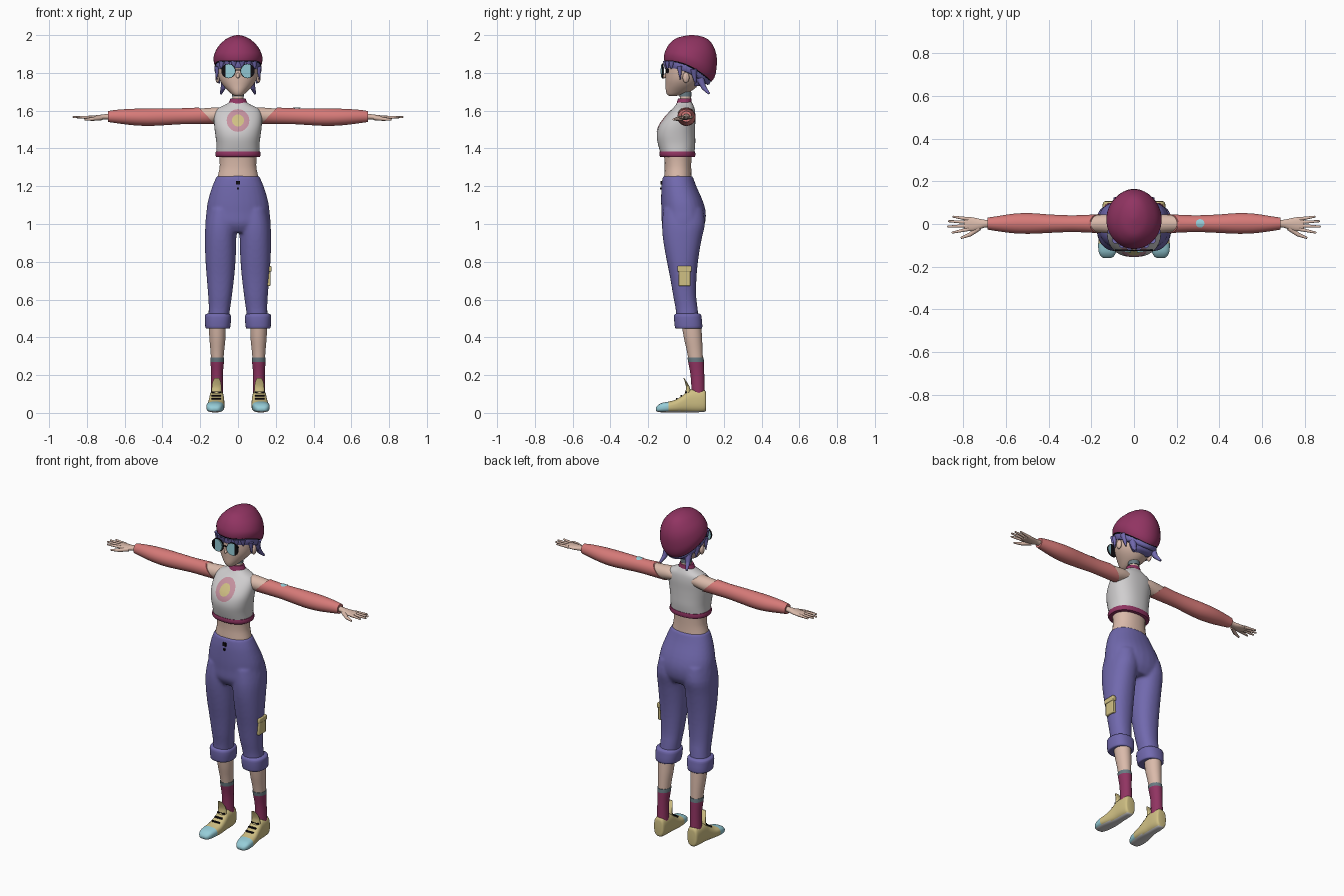
import bpy, bmesh, math
from mathutils import Vector, Matrix
from mathutils.bvhtree import BVHTree


def colour(name, r, g, b):
    m = bpy.data.materials.new(name)
    lin = [((c / 255 + 0.055) / 1.055) ** 2.4 if c > 10 else c / 255 / 12.92 for c in (r, g, b)]
    m.diffuse_color = (*lin, 1)
    return m


violet = colour("violet", 113, 105, 174)
maroon = colour("maroon", 145, 52, 98)
coral = colour("coral", 214, 122, 120)
skin = colour("skin", 218, 186, 170)
white = colour("off white", 208, 206, 207)
sand = colour("sand yellow", 208, 192, 132)
aqua = colour("light blue", 150, 205, 216)
grey = colour("slate grey", 105, 122, 130)
black = colour("black", 16, 12, 16)
mauve = colour("mauve", 198, 146, 160)


def smooth_rings(rings, sub):
    """Catmull-Rom through the ring extents."""
    out, n = [], len(rings)
    for i in range(n - 1):
        p = [rings[max(0, min(n - 1, i + k))] for k in (-1, 0, 1, 2)]
        for j in range(sub):
            t = j / sub
            out.append([0.5 * (2 * b + (c - a) * t + (2 * a - 5 * b + 4 * c - d) * t * t
                               + (3 * b - a - 3 * c + d) * t ** 3) for a, b, c, d in zip(*p)])
    return out + [list(rings[-1])]


def loft(bm, rings, axis="z", segs=28, sub=3, power=2.0, warp=None, flip=1):
    """Rings are (position, low a, high a, low b, high b) along one axis."""
    loops = []
    for t, a0, a1, b0, b1 in smooth_rings(rings, sub):
        loop = []
        for k in range(segs):
            w = 2 * math.pi * (k + 0.5) / segs
            c, s = math.cos(w), math.sin(w)
            a = (a0 + a1) / 2 + (a1 - a0) / 2 * math.copysign(abs(c) ** (2 / power), c)
            b = (b0 + b1) / 2 + (b1 - b0) / 2 * math.copysign(abs(s) ** (2 / power), s)
            co = {"z": (a, b, t), "x": (t, a, b), "y": (a, t, b)}[axis]
            co = warp(co, t) if warp else co
            loop.append(bm.verts.new((co[0] * flip, co[1], co[2])))
        loops.append(loop)
    for lo, hi in zip(loops, loops[1:]):
        for k in range(segs):
            bm.faces.new((lo[k], lo[(k + 1) % segs], hi[(k + 1) % segs], hi[k]))
    bm.faces.new(loops[0])
    bm.faces.new(loops[-1])


def spike(bm, p, q, r0, r1, segs=10):
    """Tapered rod from p to q."""
    p, q = Vector(p), Vector(q)
    m = Matrix.Translation((p + q) / 2) @ (q - p).to_track_quat("Z", "Y").to_matrix().to_4x4()
    bmesh.ops.create_cone(bm, cap_ends=True, segments=segs, radius1=r0, radius2=r1,
                          depth=(q - p).length, matrix=m)


def blob(bm, c, s):
    bmesh.ops.create_uvsphere(bm, u_segments=14, v_segments=9, radius=1,
                              matrix=Matrix.Translation(c) @ Matrix.Diagonal((*s, 1)))


def block(bm, c, s):
    bmesh.ops.create_cube(bm, size=1, matrix=Matrix.Translation(c) @ Matrix.Diagonal((*s, 1)))


def finish(bm, name, mats, mirror=False, rule=None, angle=50):
    bmesh.ops.recalc_face_normals(bm, faces=bm.faces)
    for f in bm.faces:
        f.smooth = True
        f.material_index = rule(f.calc_center_median()) if rule else 0
    me = bpy.data.meshes.new(name)
    bm.to_mesh(me)
    tree = BVHTree.FromBMesh(bm)
    bm.free()
    for m in mats:
        me.materials.append(m)
    me.set_sharp_from_angle(angle=math.radians(angle))
    ob = bpy.data.objects.new(name, me)
    bpy.context.collection.objects.link(ob)
    if mirror:
        ob.modifiers.new("mirror", "MIRROR")
    return ob, tree


def part(name, mats, rings, mirror=False, rule=None, **kw):
    bm = bmesh.new()
    loft(bm, rings, **kw)
    return finish(bm, name, mats, mirror, rule)


def decal(name, tree, mat, centre, u, v, r_in, r_out, mirror=False):
    """Thin painted disc or ring draped over a surface."""
    u, v, bm, loops = Vector(u), Vector(v), bmesh.new(), []
    d = v.cross(u).normalized()
    for i in range(5):
        r, loop = r_in + (r_out - r_in) * i / 4, []
        for k in range(28):
            w = 2 * math.pi * k / 28
            o = Vector(centre) + r * (u * math.cos(w) + v * math.sin(w))
            hit = tree.ray_cast(o - d, d)[0] or o
            loop.append(bm.verts.new(hit - d * 0.003))
        loops.append(loop)
    for lo, hi in zip(loops, loops[1:]):
        for k in range(28):
            bm.faces.new((lo[k], hi[k], hi[(k + 1) % 28], lo[(k + 1) % 28]))
    bmesh.ops.remove_doubles(bm, verts=bm.verts, dist=1e-5)
    finish(bm, name, [mat], mirror)


# Trousers: hips and two legs fused into one skin
bm = bmesh.new()
loft(bm, [(1.255, -.112, .112, -.122, .035), (1.2, -.136, .136, -.13, .055),
          (1.12, -.16, .16, -.132, .09), (1.06, -.168, .168, -.13, .105),
          (1.0, -.173, .173, -.127, .1), (.955, -.16, .16, -.1, .075)], power=2.2)
for s in (1, -1):
    loft(bm, [(1.08, .012, .155, -.12, .09), (1.0, .006, .172, -.127, .1),
              (.92, .009, .175, -.122, .083), (.82, .012, .173, -.105, .066),
              (.72, .02, .166, -.085, .056), (.62, .032, .158, -.068, .054),
              (.55, .042, .155, -.055, .062), (.48, .05, .16, -.05, .07)], flip=s, power=2.2)
pants, _ = finish(bm, "trousers", [violet])
rm = pants.modifiers.new("fuse", "REMESH")
rm.mode, rm.voxel_size, rm.use_smooth_shade = "VOXEL", 0.008, True
sm = pants.modifiers.new("soften", "SMOOTH")
sm.factor, sm.iterations = 0.5, 6
part("trouser_cuffs", [violet], [(.447, .055, .155, -.04, .072), (.447, .044, .17, -.055, .083),
     (.46, .04, .174, -.06, .087), (.505, .036, .176, -.064, .083), (.522, .042, .172, -.06, .078),
     (.528, .06, .15, -.045, .06)], mirror=True, sub=2, power=2.4)

# Fly button and leg pouch
bm = bmesh.new()
block(bm, (0, -.13, 1.218), (.022, .009, .02))
block(bm, (0, -.133, 1.188), (.012, .007, .012))
finish(bm, "fly_button", [black])
bm = bmesh.new()
block(bm, (.16, -.008, .72), (.025, .066, .095))
block(bm, (.165, -.008, .762), (.024, .076, .03))
pouch, _ = finish(bm, "leg_pouch", [sand], angle=30)
bv = pouch.modifiers.new("round", "BEVEL")
bv.width, bv.segments = 0.005, 2

# Lower legs and socks
part("shins", [skin], [(.48, .066, .155, -.025, .08), (.4, .066, .152, -.012, .085),
     (.33, .073, .146, .004, .088), (.27, .078, .142, .015, .09)], mirror=True)
part("socks", [maroon, grey], [(.292, .074, .146, .008, .093), (.27, .074, .146, .011, .095),
     (.2, .08, .142, .024, .097), (.1, .078, .144, .03, .1)], mirror=True,
     rule=lambda c: int(c.z > .27))

# Shoes: sand upper, blue toe cap, pale sole
part("shoes", [sand, aqua, white], [(.107, .09, .135, .02, .1), (.1, .08, .145, .006, .12),
     (.065, .075, .15, .003, .125), (.02, .074, .152, .003, .122), (-.015, .072, .156, .003, .095),
     (-.055, .072, .163, .003, .07), (-.092, .075, .168, .003, .06), (-.13, .083, .166, .003, .052),
     (-.152, .095, .155, .006, .038), (-.16, .11, .14, .014, .026)], mirror=True, axis="y", power=2.7,
     rule=lambda c: 2 if c.z < .01 else int(c.y < -.092))
part("shoe_tongues", [sand], [(.09, .085, .143, -.01, .03), (.13, .086, .14, 0, .022),
     (.16, .09, .136, -.005, .007), (.185, .1, .125, -.014, -.01)], mirror=True, segs=16)
bm = bmesh.new()
for y, z in ((.0, .11), (-.025, .091), (-.05, .075)):
    block(bm, (.114, y, z), (.05, .008, .008))
finish(bm, "shoe_laces", [black], mirror=True)

# Waist, cropped top, hem and collar
part("waist", [skin], [(1.2, -.115, .115, -.115, .035), (1.25, -.108, .108, -.116, .03),
     (1.31, -.097, .097, -.113, .028), (1.4, -.102, .102, -.12, .03)], power=2.2)
_, top = part("cropped_top", [white], [(1.365, -.114, .114, -.132, .043), (1.42, -.114, .114, -.148, .049),
     (1.47, -.12, .12, -.155, .049), (1.52, -.126, .126, -.143, .049), (1.57, -.126, .126, -.108, .05),
     (1.608, -.112, .112, -.073, .046), (1.63, -.07, .07, -.055, .038),
     (1.645, -.045, .045, -.045, .03)], power=2.3, segs=40)
part("top_hem", [maroon], [(1.355, -.105, .105, -.125, .035), (1.356, -.117, .117, -.137, .047),
     (1.37, -.121, .121, -.142, .05), (1.384, -.118, .118, -.14, .048)], sub=2, power=2.3)
part("collar", [maroon], [(1.62, -.06, .06, -.055, .036), (1.645, -.048, .048, -.048, .031),
     (1.665, -.04, .04, -.042, .028)])
part("neck", [skin], [(1.63, -.033, .033, -.036, .026), (1.69, -.029, .029, -.031, .026),
     (1.76, -.032, .032, -.03, .035)])
part("choker", [grey], [(1.676, -.033, .033, -.036, .03), (1.699, -.032, .032, -.035, .03)], sub=1)
decal("emblem_centre", top, sand, (0, 0, 1.548), (1, 0, 0), (0, 0, 1), 0, .032)
decal("emblem_ring", top, mauve, (0, 0, 1.548), (1, 0, 0), (0, 0, 1), .032, .06)

# Arms: bare shoulder running into a puffed sleeve
part("shoulders", [skin], [(.05, -.04, .04, 1.55, 1.61), (.1, -.045, .045, 1.54, 1.618),
     (.15, -.041, .044, 1.532, 1.615), (.22, -.036, .04, 1.535, 1.61)], mirror=True, axis="x")
slant = lambda co, t: (co[0] + max(0, .3 - t) / .14 * (co[2] - 1.573) * 1.0, co[1], co[2])
_, sleeve = part("sleeves", [coral], [(.165, -.043, .046, 1.53, 1.617), (.22, -.04, .043, 1.529, 1.615),
     (.3, -.038, .041, 1.528, 1.613), (.4, -.042, .045, 1.522, 1.613), (.48, -.046, .051, 1.519, 1.612),
     (.56, -.044, .049, 1.523, 1.61), (.64, -.034, .037, 1.533, 1.605),
     (.688, -.026, .03, 1.54, 1.598)], mirror=True, axis="x", warp=slant)
decal("sleeve_patch", sleeve, aqua, (.31, .003, 1.57), (1, 0, 0), (0, 1, 0), 0, .02)

# Hands
bm = bmesh.new()
loft(bm, [(.66, -.018, .022, 1.552, 1.585), (.7, -.017, .02, 1.553, 1.582), (.73, -.028, .026, 1.551, 1.578),
          (.76, -.034, .032, 1.552, 1.575), (.79, -.031, .031, 1.555, 1.573),
          (.797, -.02, .02, 1.56, 1.57)], axis="x", segs=18)
for y0, y1, x1 in ((-.024, -.04, .85), (-.008, -.012, .87), (.008, .013, .866), (.023, .034, .845)):
    spike(bm, (.775, y0, 1.564), (x1, y1, 1.566), .0095, .005)
    blob(bm, (x1, y1, 1.566), (.006, .005, .005))
spike(bm, (.725, -.018, 1.562), (.77, -.05, 1.556), .013, .01)
spike(bm, (.768, -.049, 1.556), (.812, -.066, 1.553), .01, .005)
finish(bm, "hands", [skin], mirror=True)

# Head with nose and ears
bm = bmesh.new()
loft(bm, [(1.678, -.015, .015, -.088, -.055), (1.685, -.03, .03, -.1, -.02), (1.705, -.052, .052, -.107, .03),
          (1.735, -.08, .08, -.108, .065), (1.77, -.1, .1, -.109, .085), (1.82, -.11, .11, -.108, .1),
          (1.87, -.11, .11, -.1, .11), (1.92, -.08, .08, -.06, .1)], segs=32)
spike(bm, (0, -.098, 1.79), (0, -.126, 1.773), .016, .004)
for s in (1, -1):
    blob(bm, (s * .108, .0, 1.775), (.012, .018, .028))
_, head = finish(bm, "head", [skin])
decal("eyes", head, black, (.05, 0, 1.812), (1, 0, 0), (0, 0, .8), 0, .018, mirror=True)

# Round glasses
bm = bmesh.new()
spike(bm, (.05, -.122, 1.81), (.051, -.129, 1.81), .036, .036, 28)
finish(bm, "lenses", [aqua], mirror=True)
bm = bmesh.new()
spike(bm, (.05, -.12, 1.81), (.05, -.127, 1.81), .0385, .0385, 28)
block(bm, (.005, -.124, 1.815), (.02, .005, .005))
finish(bm, "lens_rims", [black], mirror=True)


# Knitted hat, dipping low at the back, with the hair under it
def dip(co, t):
    k = min(1, (2 - t) / .155)
    return (co[0], co[1], co[2] + k * (-.4 * co[1] - 2 * co[1] ** 2))


part("hat", [maroon], [(1.845, -.122, .122, -.115, .135), (1.865, -.128, .128, -.117, .15),
     (1.895, -.128, .128, -.113, .161), (1.94, -.108, .108, -.093, .162), (1.978, -.068, .068, -.058, .13),
     (1.994, -.034, .034, -.015, .085), (2.0, -.008, .008, .02, .04)], warp=dip, segs=36)
part("hat_brim_line", [black], [(1.841, -.121, .121, -.1145, .134), (1.847, -.1235, .1235, -.1165, .1365)],
     warp=dip, segs=36, sub=1)
part("hair", [violet], [(1.87, -.115, .115, -.108, .128), (1.84, -.119, .119, -.113, .13),
     (1.82, -.118, .118, -.113, .124), (1.806, -.112, .112, -.109, .112)], warp=dip, segs=36)
bm = bmesh.new()
loft(bm, [(1.8, -.085, .085, .02, .118), (1.76, -.082, .082, .025, .112), (1.73, -.06, .06, .035, .09)])
finish(bm, "nape_hair", [violet])
bm = bmesh.new()
spike(bm, (.07, .075, 1.77), (.078, .095, 1.72), .022, .013)
spike(bm, (.078, .094, 1.723), (.09, .122, 1.69), .014, .006)
spike(bm, (.111, -.035, 1.835), (.113, -.03, 1.765), .014, .003)
spike(bm, (.107, .04, 1.82), (.1, .05, 1.745), .02, .004)
for x, y in ((.02, -.105), (.055, -.095), (.085, -.075)):
    spike(bm, (x, y, 1.86), (x + .006, y - .004, 1.822), .018, .003)
finish(bm, "hair_locks", [violet], mirror=True)
